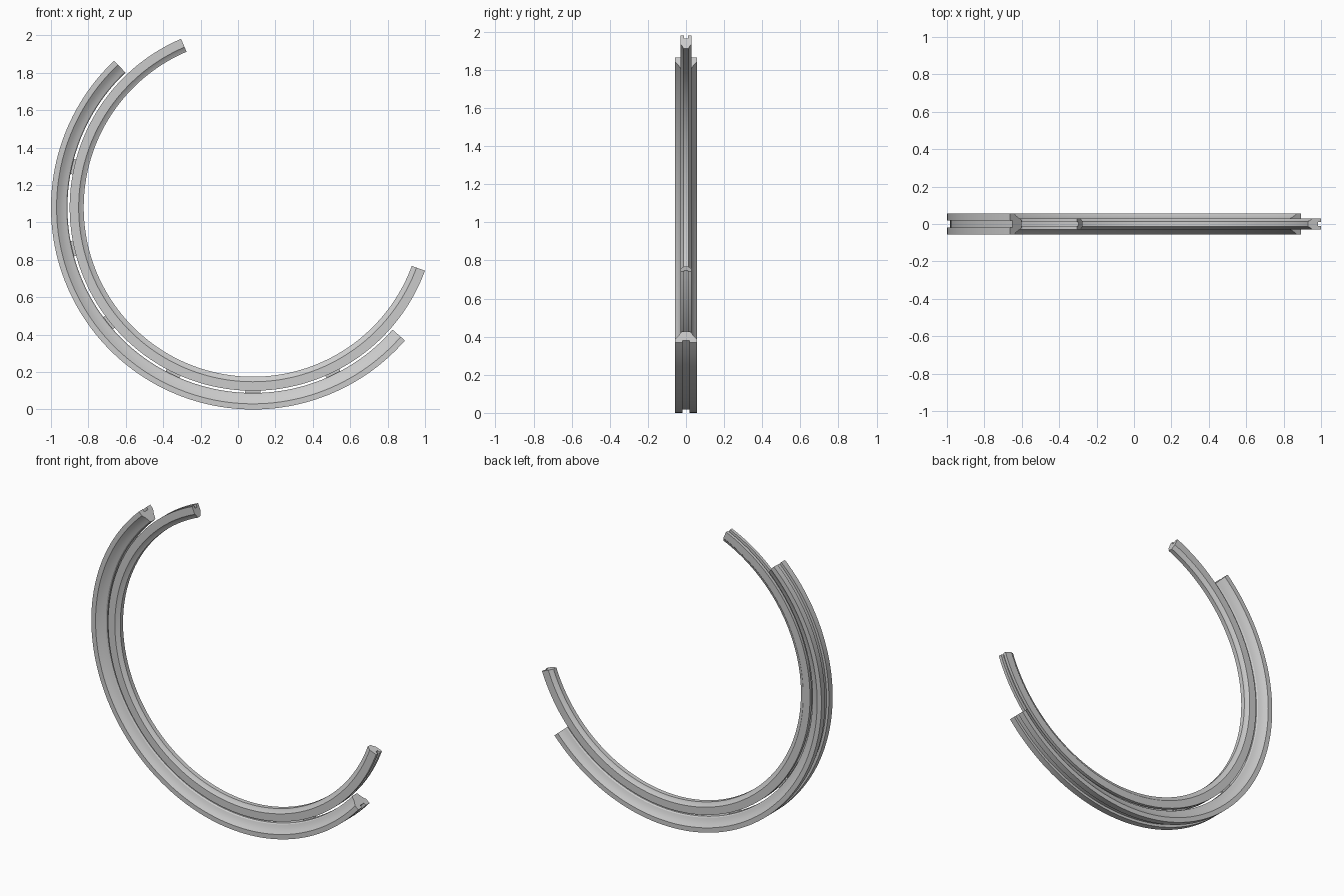
import bpy, bmesh
from math import radians, cos, sin

if "Cube" in bpy.data.objects:
    bpy.data.objects.remove(bpy.data.objects["Cube"])

CX, CZ = 0.08, 1.08   # common centre of both arcs


def sweep(name, half, a0, a1, steps):
    """Sweep a (radius, half width) half profile, mirrored in y, along an arc."""
    prof = half + [(r, -y) for r, y in reversed(half)]
    bm = bmesh.new()
    rings = []
    for i in range(steps + 1):
        a = radians(a0 + (a1 - a0) * i / steps)
        rings.append([bm.verts.new((CX + r * cos(a), y, CZ + r * sin(a)))
                      for r, y in prof])
    n = len(prof)
    for p, q in zip(rings, rings[1:]):
        for k in range(n):
            bm.faces.new((p[k], p[(k + 1) % n], q[(k + 1) % n], q[k]))
    bm.faces.new(rings[0])
    bm.faces.new(list(reversed(rings[-1])))
    bmesh.ops.recalc_face_normals(bm, faces=bm.faces[:])
    me = bpy.data.meshes.new(name)
    bm.to_mesh(me)
    bm.free()
    ob = bpy.data.objects.new(name, me)
    bpy.context.collection.objects.link(ob)
    bpy.ops.object.select_all(action='DESELECT')
    ob.select_set(True)
    bpy.context.view_layer.objects.active = ob
    bpy.ops.object.shade_smooth_by_angle(angle=radians(30))
    return ob


# Wide outer rail: grooved back, concave taper towards the inside
sweep("outer_rail", [(1.063, 0.019), (1.08, 0.019), (1.08, 0.057),
                     (1.05, 0.057), (1.033, 0.044), (1.015, 0.034),
                     (0.998, 0.028), (0.992, 0.02)], 133.4, 318.8, 96)

# Narrow inner rail: grooved back, stepped taper towards the inside
sweep("inner_rail", [(0.962, 0.01), (0.98, 0.01), (0.98, 0.03),
                     (0.932, 0.03), (0.916, 0.018), (0.905, 0.014)],
      113.1, 339.8, 120)

# Small tabs that join the two rails
for i in range(6):
    mid = 167.2 + 25.7 * i
    sweep(f"joining_tab_{i + 1}", [(0.955, 0.0098), (1.0, 0.0098)],
          mid - 2.4, mid + 2.4, 4)
